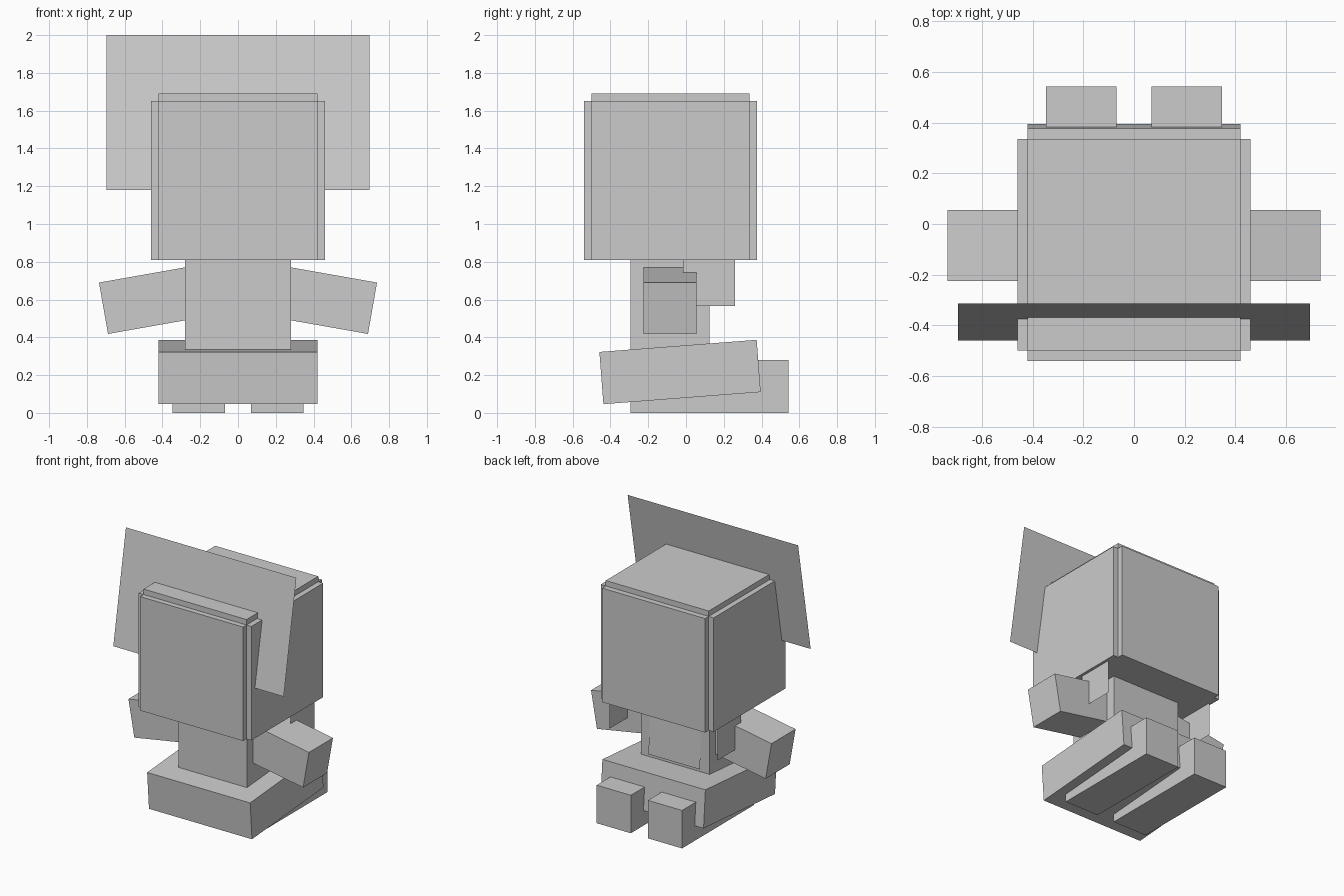
import bpy
from math import radians, sin, cos

if "Cube" in bpy.data.objects:
    bpy.data.objects.remove(bpy.data.objects["Cube"])


def box(name, x, y, z, rot=(0, 0, 0)):
    """Box from (min, max) ranges, turned about its own centre."""
    bpy.ops.mesh.primitive_cube_add(size=1)
    ob = bpy.context.object
    ob.name = name
    ob.location = [(a + b) / 2 for a, b in (x, y, z)]
    ob.scale = [b - a for a, b in (x, y, z)]
    ob.rotation_euler = [radians(r) for r in rot]
    return ob


def quad(name, points):
    """Single flat sheet."""
    me = bpy.data.meshes.new(name)
    me.from_pydata(points, [], [(0, 1, 2, 3)])
    ob = bpy.data.objects.new(name, me)
    bpy.context.collection.objects.link(ob)
    return ob


# Head: three overlapping boxes give stepped edges
box("head_sides", (-0.46, 0.46), (-0.50, 0.335), (0.81, 1.65))
box("head_front_back", (-0.42, 0.42), (-0.54, 0.377), (0.81, 1.65))
box("head_top", (-0.42, 0.42), (-0.50, 0.335), (0.81, 1.69))

# Tilted sheet crossing the head
quad("head_sheet", [(-0.695, -0.46, 1.18), (0.695, -0.46, 1.18),
                    (0.695, -0.313, 2.0), (-0.695, -0.313, 2.0)])

# Torso with a thin flap on its back
box("torso", (-0.28, 0.28), (-0.295, 0.124), (0.30, 0.82))
quad("back_flap", [(0.21, 0.137, 0.39), (-0.21, 0.137, 0.39),
                   (-0.21, 0.124, 0.68), (0.21, 0.124, 0.68)])

# Tilted lower body
box("lap", (-0.42, 0.42), (-0.449, 0.386), (0.078, 0.355), (4.4, 0, 0))

# Mirrored limbs and side locks
arm_len = 0.55
for s, side in ((1, "right"), (-1, "left")):
    cx = s * (0.712 - cos(radians(10)) * arm_len / 2)
    cz = 0.554 + sin(radians(10)) * arm_len / 2
    box("arm_" + side, (cx - arm_len / 2, cx + arm_len / 2),
        (-0.225, 0.055), (cz - 0.138, cz + 0.138), (0, 10 * s, 0))
    xs = sorted((s * 0.07, s * 0.348))
    box("leg_" + side, xs, (-0.295, 0.543), (0.0, 0.28))
    x = s * 0.44
    quad("side_lock_" + side, [(x, -0.015, 0.565), (x, 0.26, 0.565),
                               (x, 0.26, 0.81), (x, -0.015, 0.81)])
